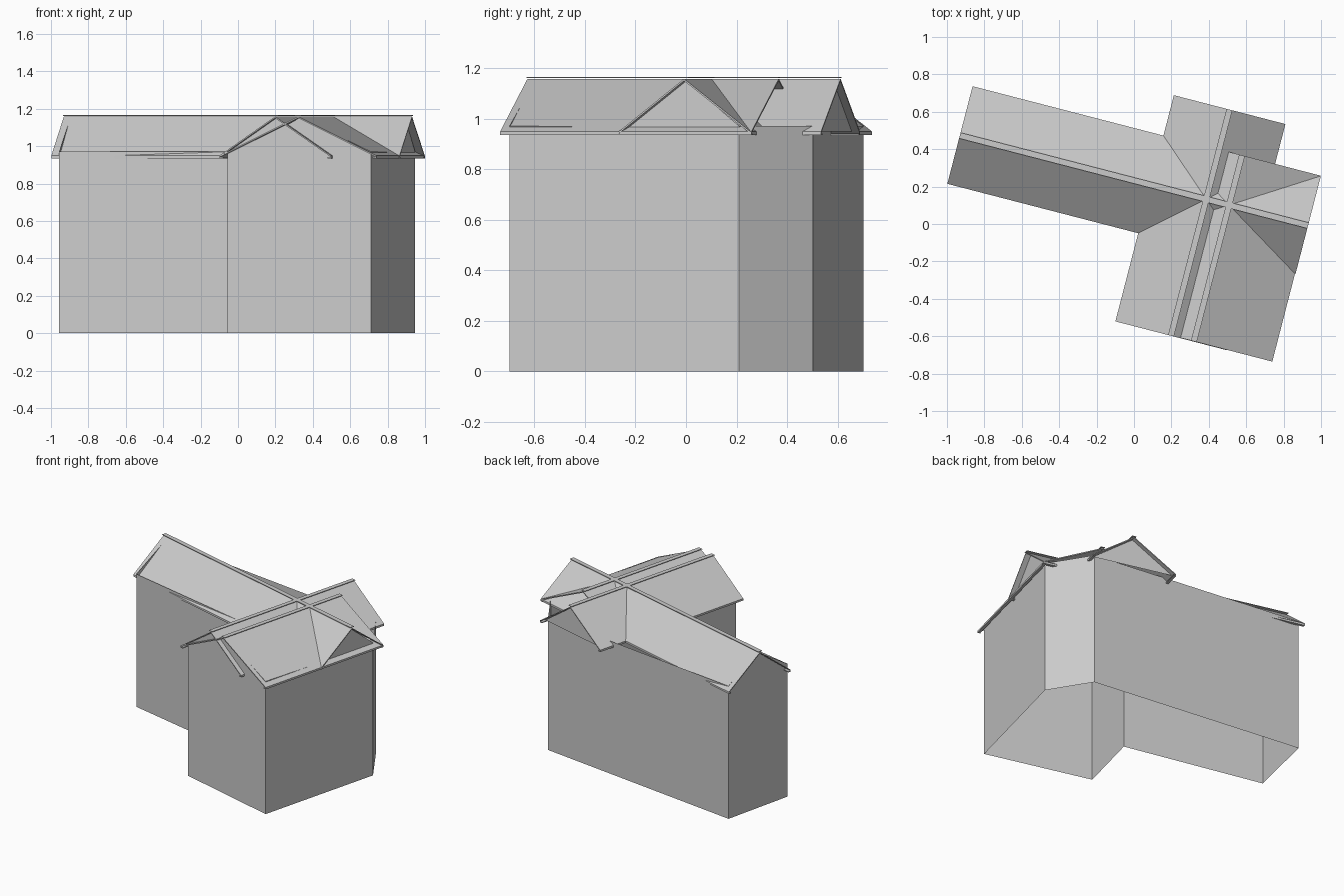
import bpy, bmesh, math
from mathutils import Matrix

if "Cube" in bpy.data.objects:
    bpy.data.objects.remove(bpy.data.objects["Cube"])

# The whole building is turned about z
TURN = Matrix.Rotation(math.radians(-14.5), 4, 'Z')
EAVE, RIDGE, THICK = 0.949, 1.158, 0.008


def finish(name, bm, fix_normals=True):
    if fix_normals:
        bmesh.ops.recalc_face_normals(bm, faces=bm.faces)
    me = bpy.data.meshes.new(name)
    bm.to_mesh(me)
    bm.free()
    ob = bpy.data.objects.new(name, me)
    ob.matrix_world = TURN
    bpy.context.collection.objects.link(ob)
    return ob


def prism(name, profile, start, end, along_x):
    """Extrude a (side, z) profile along local x or local y."""
    bm = bmesh.new()
    verts = [bm.verts.new((start, s, z) if along_x else (s, start, z)) for s, z in profile]
    face = bm.faces.new(verts)
    ext = bmesh.ops.extrude_face_region(bm, geom=[face])
    move = (end - start, 0, 0) if along_x else (0, end - start, 0)
    bmesh.ops.translate(bm, verts=[v for v in ext['geom'] if isinstance(v, bmesh.types.BMVert)], vec=move)
    return finish(name, bm)


def gable_roof(name, left, ridge, right, start, end, along_x):
    # Two thin sloping slabs
    prism(name, [(left, EAVE), (ridge, RIDGE), (right, EAVE),
                 (right, EAVE - THICK), (ridge, RIDGE - THICK), (left, EAVE - THICK)],
          start, end, along_x)
    # Eave boards under both lower edges
    for side, edge, inner in (("left", left, left + 0.02), ("right", right, right - 0.02)):
        prism(f"{name}_{side}_eave", [(edge, EAVE - THICK), (inner, EAVE - THICK),
                                      (inner, EAVE - 0.014), (edge, EAVE - 0.014)],
              start, end, along_x)
    # Flat cap strip over the ridge
    w = 0.016
    prism(name + "_ridge_cap", [(ridge - w, RIDGE + 0.004), (ridge + w, RIDGE + 0.004),
                                (ridge + w, RIDGE + 0.008), (ridge - w, RIDGE + 0.008)],
          start, end, along_x)


# Walls: shell open at top and bottom; each entry is a corner plus the gable points towards the next corner
TOP = 0.972
outline = [
    ((0.07, -0.497), [(0.341, -0.497, 1.15), (0.393, -0.497, 1.11), (0.467, -0.497, 1.15)]),
    ((0.864, -0.497), [(0.864, -0.02, 0.965), (0.864, 0.225, 1.15)]),
    ((0.864, 0.44), []),
    ((0.615, 0.678), []),
    ((-0.985, 0.47), [(-0.983, 0.225, 1.15)]),
    ((-0.973, -0.055), []),
    ((0.07, -0.01), []),
]
bm = bmesh.new()
low = [bm.verts.new((x, y, 0)) for (x, y), _ in outline]
high = [bm.verts.new((x, y, TOP)) for (x, y), _ in outline]
for i, (_, peaks) in enumerate(outline):
    j = (i + 1) % len(outline)
    mid = [bm.verts.new(p) for p in reversed(peaks)]
    bm.faces.new([low[i], low[j], high[j]] + mid + [high[i]])
finish("walls", bm, False)

# Back gable panel
bm = bmesh.new()
bm.faces.new([bm.verts.new(p) for p in ((0.63, 0.69, 0.95), (0.05, 0.69, 0.95), (0.341, 0.69, 1.15))])
finish("back_gable", bm, False)

# Long main roof and the two overlapping cross roofs
gable_roof("main_roof", -0.042, 0.225, 0.497, -1.02, 0.903, True)
gable_roof("back_cross_roof", 0.034, 0.341, 0.65, -0.529, 0.72, False)
gable_roof("front_cross_roof", 0.034, 0.467, 0.90, -0.527, 0.50, False)
